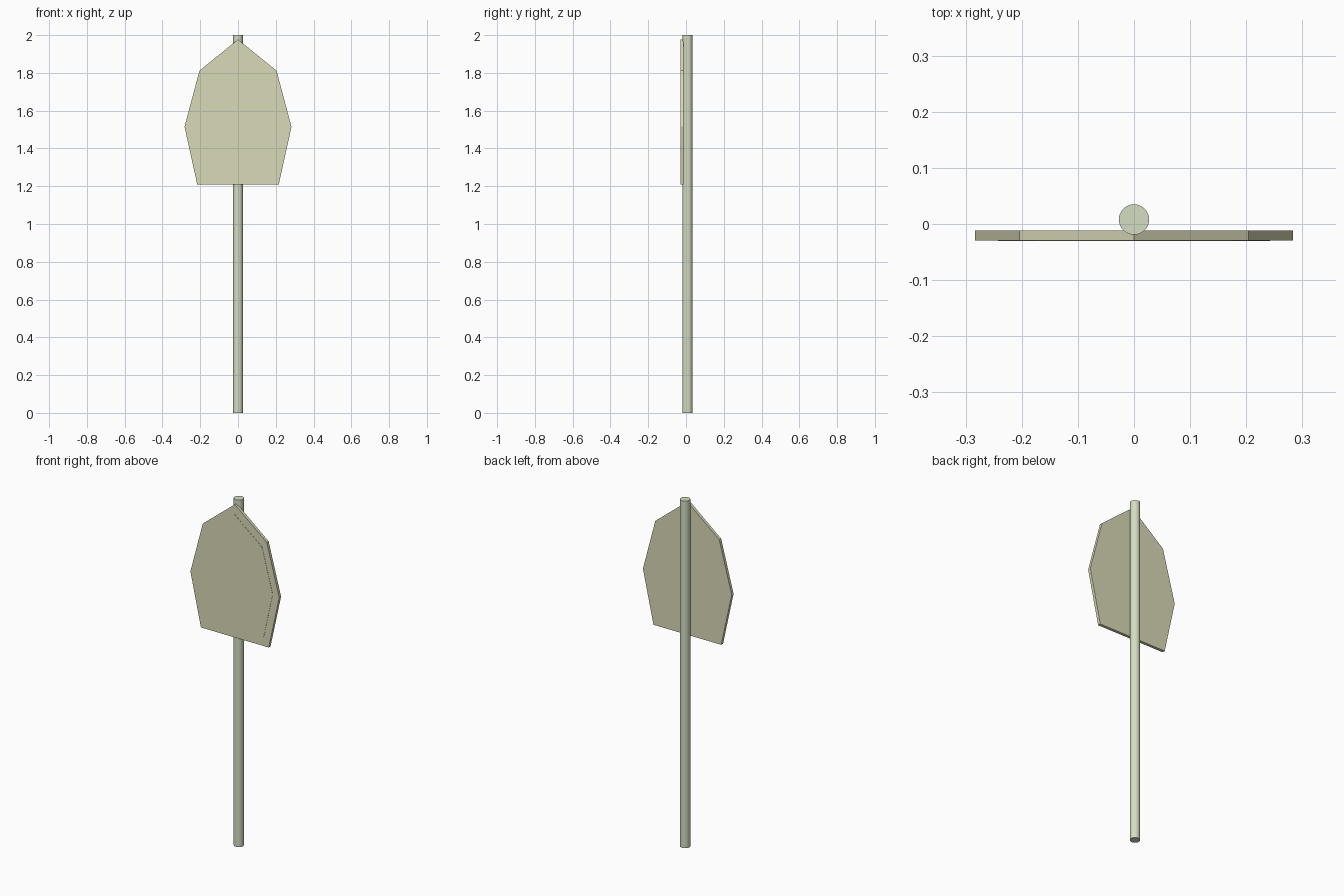
import bpy, bmesh

if "Cube" in bpy.data.objects:
    bpy.data.objects.remove(bpy.data.objects["Cube"])


def material(name, color):
    mat = bpy.data.materials.new(name)
    mat.diffuse_color = color
    mat.use_nodes = True
    mat.node_tree.nodes["Principled BSDF"].inputs["Base Color"].default_value = mat.diffuse_color
    return mat


def slab(name, half_outline, y_front, y_back, mat, scale=1.0, center_z=1.57):
    """Extrude a mirrored half outline (apex first) along y."""
    pts = half_outline + [(-x, z) for x, z in reversed(half_outline) if x > 0]
    bm = bmesh.new()
    face = bm.faces.new([bm.verts.new((x * scale, y_front, center_z + (z - center_z) * scale))
                         for x, z in pts])
    ext = bmesh.ops.extrude_face_region(bm, geom=[face])
    moved = [v for v in ext["geom"] if isinstance(v, bmesh.types.BMVert)]
    bmesh.ops.translate(bm, verts=moved, vec=(0, y_back - y_front, 0))
    bmesh.ops.recalc_face_normals(bm, faces=bm.faces)
    mesh = bpy.data.meshes.new(name)
    bm.to_mesh(mesh)
    bm.free()
    mesh.materials.append(mat)
    obj = bpy.data.objects.new(name, mesh)
    bpy.context.collection.objects.link(obj)
    return obj


pole_mat = material("pole_paint", (0.66, 0.73, 0.54, 1))
sign_mat = material("sign_paint", (0.70, 0.70, 0.48, 1))

# Round pole
bpy.ops.mesh.primitive_cylinder_add(vertices=32, radius=0.027, depth=2.0, location=(0, 0.008, 1.0))
pole = bpy.context.object
pole.name = "pole"
pole.data.materials.append(pole_mat)
bpy.ops.object.shade_smooth_by_angle()

# Seven-sided sign plate and its thin raised front face
outline = [(0, 1.977), (0.204, 1.812), (0.283, 1.515), (0.216, 1.21)]
slab("sign_plate", outline, -0.029, -0.012, sign_mat)
slab("sign_face", outline, -0.0303, -0.0285, sign_mat, scale=0.855)
